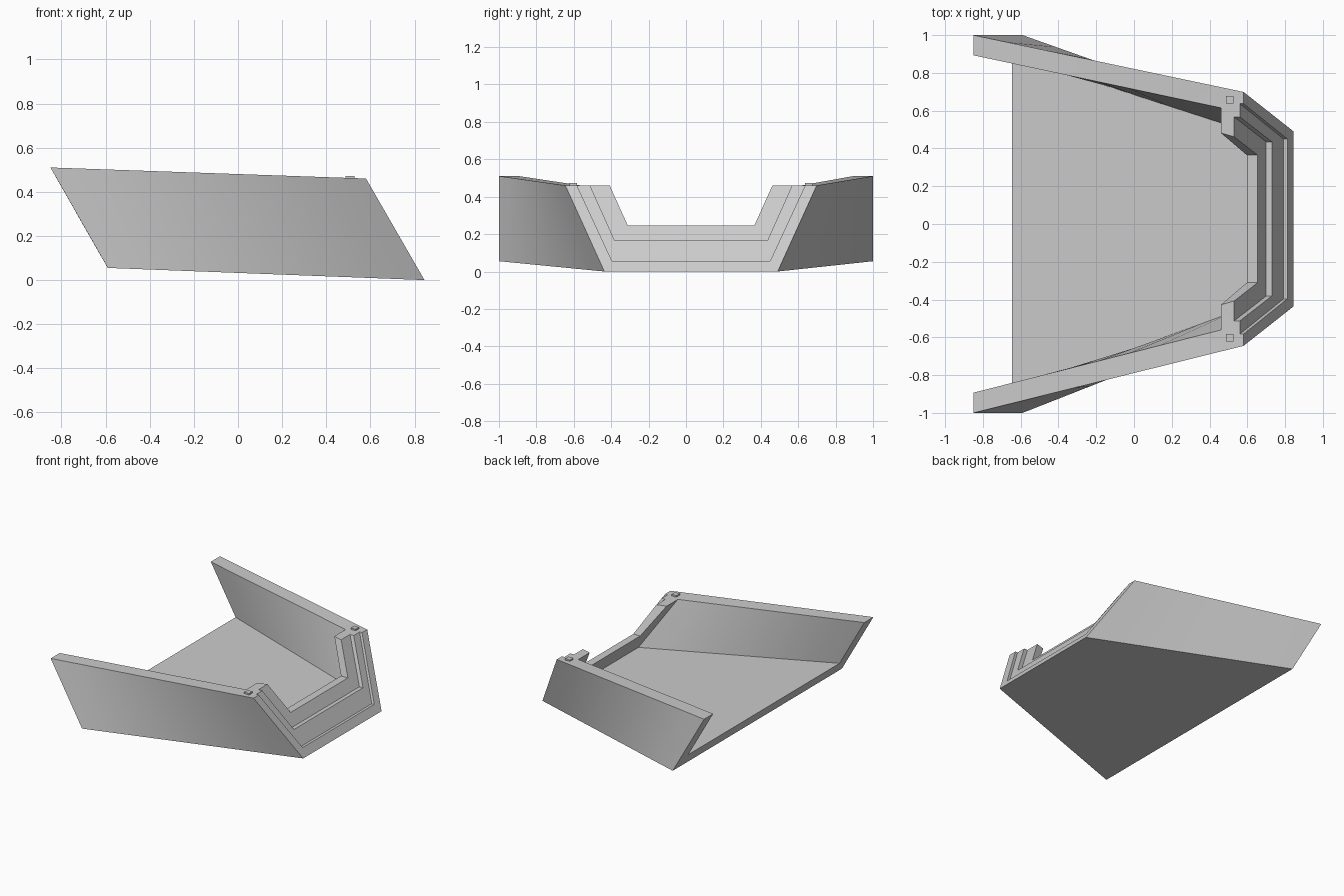
import bpy
import bmesh
from mathutils import Vector

if "Cube" in bpy.data.objects:
    bpy.data.objects.remove(bpy.data.objects["Cube"], do_unlink=True)

grey = bpy.data.materials.new("plain grey")
grey.use_nodes = True
COLOUR = (0.6, 0.6, 0.6, 1)
grey.diffuse_color = COLOUR
grey.node_tree.nodes["Principled BSDF"].inputs["Base Color"].default_value = COLOUR

MID = 0.027   # sideways centre of the front frame
RIM = 0.46    # height of the frame's top
STEPS = 8     # slices along the twisted walls


def u_loop(top, bottom, mid=0.0):
    """U-shaped row of four points; top and bottom are (x, half width, z)."""
    (tx, tw, tz), (bx, bw, bz) = top, bottom
    return [Vector(p) for p in ((tx, mid + tw, tz), (bx, mid + bw, bz),
                                (bx, mid - bw, bz), (tx, mid - tw, tz))]


def front_loop(top_half, bottom_half, z, recess):
    """U on the sloping front plane, set back by recess."""
    def x(h):
        return 0.845 - 0.576 * h - recess
    return u_loop((x(RIM), top_half, RIM), (x(z), bottom_half, z), MID)


def between(a, b):
    return [[p.lerp(q, i / STEPS) for p, q in zip(a, b)] for i in range(STEPS + 1)]


# Twisted outer and inner walls with the floor
back_out = u_loop((-0.85, 1.0, 0.51), (-0.59, 1.0, 0.055))
back_in = u_loop((-0.85, 0.893, 0.51), (-0.645, 0.893, 0.15))
front_out = front_loop(0.672, 0.463, 0, 0)
front_in = u_loop((0.46, 0.588, RIM), (0.68, 0.437, 0.1), MID)
outer = between(back_out, front_out)
inner = between(front_in, back_in)

# Stepped front frame, from the outer ring to the opening
frame = []
rings = [(0.61, 0.423, 0.057), (0.54, 0.408, 0.165), (0.435, 0.338, 0.245)]
depths = [0, 0.02, 0.05]
for i, ring in enumerate(rings):
    frame.append(front_loop(*ring, depths[i]))
    if i < 2:
        frame.append(front_loop(*ring, depths[i + 1]))
frame.append(u_loop((0.46, 0.455, RIM), (0.597, 0.338, 0.245), MID))

# Loft all rows into one closed shell
bm = bmesh.new()
rows = [[bm.verts.new(p) for p in loop] for loop in outer + frame + inner]
count = len(rows)
for i in range(count):
    a, b = rows[i], rows[(i + 1) % count]
    for j in range(3):
        bm.faces.new((a[j], a[j + 1], b[j + 1], b[j]))

# Close the wall tops and the frame tops
for j in (0, 3):
    for i in range(STEPS):
        bm.faces.new((rows[i][j], rows[i + 1][j], rows[-2 - i][j], rows[-1 - i][j]))
    bm.faces.new([rows[i][j] for i in range(STEPS, count - STEPS)])
bmesh.ops.recalc_face_normals(bm, faces=bm.faces)
mesh = bpy.data.meshes.new("tray_shell")
bm.to_mesh(mesh)
bm.free()
shell = bpy.data.objects.new("tray_shell", mesh)
bpy.context.collection.objects.link(shell)
mesh.materials.append(grey)
bpy.ops.object.select_all(action="DESELECT")
shell.select_set(True)
bpy.context.view_layer.objects.active = shell
bpy.ops.object.shade_smooth_by_angle()

# Small square pegs on the frame tops
for name, side in (("left_peg", 1), ("right_peg", -1)):
    bpy.ops.mesh.primitive_cube_add(size=1, location=(0.507, MID + side * 0.63, 0.46))
    peg = bpy.context.object
    peg.name = name
    peg.scale = (0.04, 0.04, 0.024)
    peg.data.materials.append(grey)
